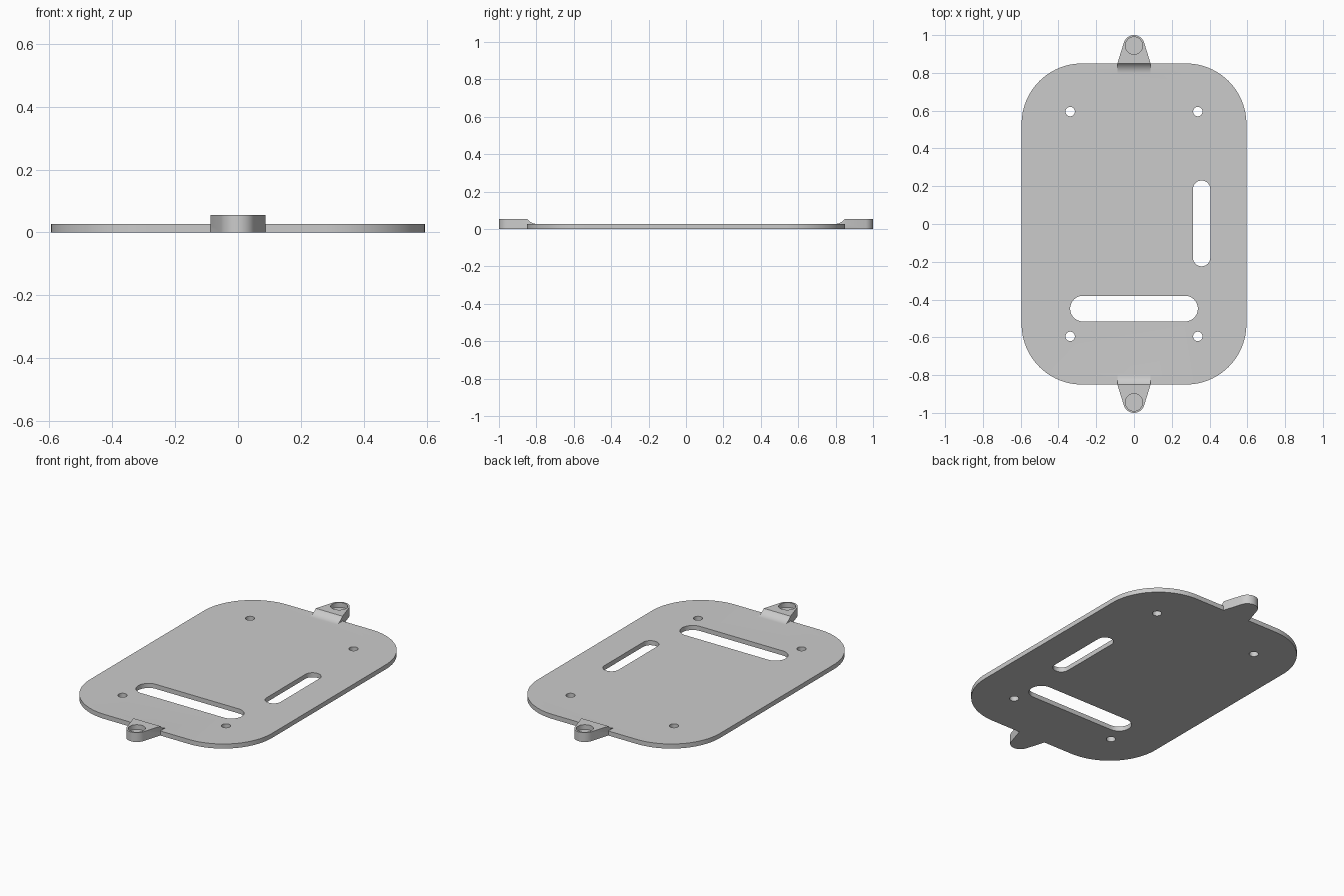
import bpy, bmesh
from math import sin, cos, pi, atan2, acos, asin, hypot
from mathutils import Vector

old = bpy.data.objects.get("Cube")
if old:
    bpy.data.objects.remove(old, do_unlink=True)

THICK, TAB_TOP = 0.027, 0.055
HALF_X, HALF_Y = 0.595, 0.85
TAB_Y, TAB_R, TAB_HALF = 0.944, 0.056, 0.088

grey = bpy.data.materials.new("light grey")
grey.use_nodes = True
grey.diffuse_color = (0.6, 0.6, 0.6, 1)
grey.node_tree.nodes["Principled BSDF"].inputs["Base Color"].default_value = (0.6, 0.6, 0.6, 1)


def arc(cx, cy, r, start, end, steps):
    angles = [start + (end - start) * i / steps for i in range(steps + 1)]
    return [(cx + r * cos(a), cy + r * sin(a)) for a in angles]


def rounded(cx, cy, hx, hy, r, steps=16):
    """Outline of a rounded rectangle, a slot or a circle."""
    corners = [(1, 1), (-1, 1), (-1, -1), (1, -1)]
    pts = []
    for i, (sx, sy) in enumerate(corners):
        pts += arc(cx + sx * (hx - r), cy + sy * (hy - r), r,
                   i * pi / 2, (i + 1) * pi / 2, steps)
    return pts


def prism(name, points, direction):
    """Solid made by sweeping a closed outline along a direction."""
    bm = bmesh.new()
    verts = []
    for p in points:
        p = Vector(p)
        if not verts or (p - verts[-1].co).length > 1e-5:
            verts.append(bm.verts.new(p))
    if (verts[0].co - verts[-1].co).length < 1e-5:
        bm.verts.remove(verts.pop())
    face = bm.faces.new(verts)
    new = bmesh.ops.extrude_face_region(bm, geom=[face], use_keep_orig=True)["geom"]
    bmesh.ops.translate(bm, vec=direction,
                        verts=[v for v in new if isinstance(v, bmesh.types.BMVert)])
    bmesh.ops.recalc_face_normals(bm, faces=bm.faces)
    mesh = bpy.data.meshes.new(name)
    bm.to_mesh(mesh)
    bm.free()
    mesh.materials.append(grey)
    obj = bpy.data.objects.new(name, mesh)
    bpy.context.collection.objects.link(obj)
    return obj


def upright(name, outline, z0, z1):
    return prism(name, [(x, y, z0) for x, y in outline], (0, 0, z1 - z0))


def combine(target, other, operation):
    mod = target.modifiers.new(operation, 'BOOLEAN')
    mod.operation, mod.solver, mod.object = operation, 'EXACT', other
    bpy.context.view_layer.objects.active = target
    bpy.ops.object.modifier_apply(modifier=mod.name)
    bpy.data.objects.remove(other, do_unlink=True)


# Base plate with large rounded corners
plate = upright("base_plate", rounded(0, 0, HALF_X, HALF_Y, 0.32, 24), 0, THICK)

# Tapered tab at each end, with a curved ramp down to the plate
reach = HALF_Y - TAB_Y
tangent = atan2(reach, TAB_HALF) + acos(TAB_R / hypot(TAB_HALF, reach))
tab_outline = ([(-TAB_HALF, HALF_Y), (TAB_HALF, HALF_Y)]
               + arc(0, TAB_Y, TAB_R, tangent, pi - tangent, 24))
ramp_run, rise = 0.055, TAB_TOP - THICK
ramp_r = (ramp_run ** 2 + rise ** 2) / (2 * rise)
ramp_profile = arc(HALF_Y - ramp_run, THICK + ramp_r, ramp_r,
                   -pi / 2, -pi / 2 + asin(ramp_run / ramp_r), 10)
ramp_profile += [(HALF_Y, THICK / 2), (HALF_Y - ramp_run, THICK / 2)]

for side in (1, -1):
    tab = upright("tab", [(x, side * y) for x, y in tab_outline], 0, TAB_TOP)
    ramp = prism("ramp", [(-TAB_HALF, side * y, z) for y, z in ramp_profile],
                 (2 * TAB_HALF, 0, 0))
    combine(plate, tab, 'UNION')
    combine(plate, ramp, 'UNION')
    # Blind round pocket in the tab
    pocket = upright("pocket", rounded(0, side * TAB_Y, 0.046, 0.046, 0.046, 8),
                     THICK, TAB_TOP + 0.1)
    combine(plate, pocket, 'DIFFERENCE')

# Wide slot, long slot and four screw holes
openings = [rounded(0, -0.448, 0.338, 0.068, 0.068),
            rounded(0.358, 0.003, 0.046, 0.227, 0.046)]
openings += [rounded(sx * 0.338, sy * 0.595, 0.025, 0.025, 0.025, 6)
             for sx in (1, -1) for sy in (1, -1)]
for outline in openings:
    combine(plate, upright("opening", outline, -0.1, 0.2), 'DIFFERENCE')

# Smooth curved walls, sharp rims
bpy.ops.object.select_all(action='DESELECT')
plate.select_set(True)
bpy.context.view_layer.objects.active = plate
bpy.ops.object.shade_smooth_by_angle(angle=pi / 7)
